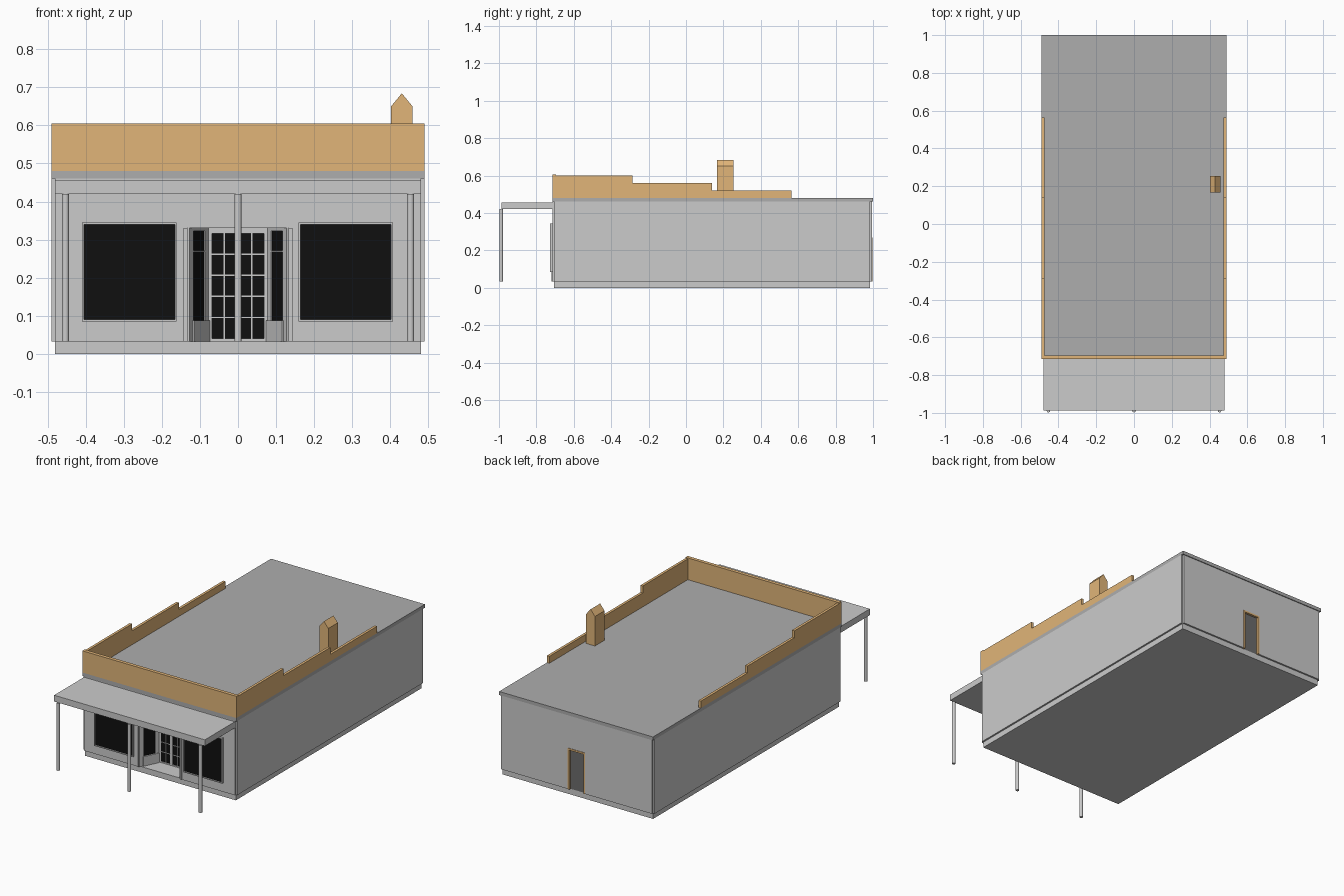
import bpy, bmesh, math
from mathutils import Matrix, Vector

if "Cube" in bpy.data.objects:
    bpy.data.objects.remove(bpy.data.objects["Cube"])


def material(name, rgb):
    m = bpy.data.materials.new(name)
    m.diffuse_color = (*rgb, 1)
    m.use_nodes = True
    m.node_tree.nodes["Principled BSDF"].inputs["Base Color"].default_value = m.diffuse_color
    return m


BRICK = material("tan_brick", (0.75, 0.46, 0.19))
ROOF = material("roof_grey", (0.42, 0.42, 0.42))
BASE = material("base_grey", (0.55, 0.55, 0.55))
DARK = material("dark_grey", (0.15, 0.15, 0.15))
GLASS = material("black_glass", (0.005, 0.005, 0.005))


def finish(name, bm, mat=None, matrix=None):
    if matrix:
        bm.transform(matrix)
    bmesh.ops.recalc_face_normals(bm, faces=bm.faces)
    me = bpy.data.meshes.new(name)
    bm.to_mesh(me)
    bm.free()
    ob = bpy.data.objects.new(name, me)
    bpy.context.collection.objects.link(ob)
    if mat:
        me.materials.append(mat)
    return ob


def boxes(name, specs, mat=None, matrix=None):
    """One object from boxes given as (x0, x1, y0, y1, z0, z1)."""
    bm = bmesh.new()
    for x0, x1, y0, y1, z0, z1 in specs:
        m = (Matrix.Translation(((x0 + x1) / 2, (y0 + y1) / 2, (z0 + z1) / 2))
             @ Matrix.Diagonal((x1 - x0, y1 - y0, z1 - z0, 1)))
        bmesh.ops.create_cube(bm, size=1, matrix=m)
    return finish(name, bm, mat, matrix)


def prism(name, start, end, mat=None):
    """Extrude a profile of 3D points by the vector end."""
    bm = bmesh.new()
    f = bm.faces.new([bm.verts.new(p) for p in start])
    r = bmesh.ops.extrude_face_region(bm, geom=[f])
    bmesh.ops.translate(bm, vec=end, verts=[v for v in r["geom"] if isinstance(v, bmesh.types.BMVert)])
    return finish(name, bm, mat)


def frame(x0, x1, z0, z1, y0, y1, t, sill=True):
    """Four (or three) bars round a rectangle facing y."""
    bars = [(x0, x0 + t, y0, y1, z0, z1), (x1 - t, x1, y0, y1, z0, z1),
            (x0 + t, x1 - t, y0, y1, z1 - t, z1)]
    if sill:
        bars.append((x0 + t, x1 - t, y0, y1, z0, z0 + t))
    return bars


ZB, ZW, ZR = 0.033, 0.46, 0.48      # base top, wall top, roof top
YF, YD, ZE = -0.715, -0.60, 0.33    # front face, recessed doors, entry head

# Base and roof
boxes("base", [(-0.48, 0.48, -0.705, 0.985, 0, ZB)], BASE)
boxes("roof", [(-0.49, 0.49, YF, 1.0, ZW, ZR)], ROOF)

# Walls: thin slabs, leaving notched corners
for side, s in (("left", -1), ("right", 1)):
    a, b = sorted((s * 0.48, s * 0.49))
    boxes(side + "_wall", [(a, b, -0.705, 0.985, ZB, ZW)])
boxes("back_wall", [(-0.48, -0.055, 0.985, 0.995, ZB, ZW), (0.055, 0.48, 0.985, 0.995, ZB, ZW),
                    (-0.055, 0.055, 0.985, 0.995, 0.27, ZW)])
boxes("front_wall", [(-0.48, -0.14, YF, -0.705, ZB, ZW), (0.14, 0.48, YF, -0.705, ZB, ZW),
                     (-0.14, 0.14, YF, -0.705, ZE, ZW)])

# Back door
boxes("back_door_frame", frame(-0.055, 0.055, ZB, 0.27, 0.975, 0.998, 0.01, False), BRICK)
boxes("back_door", [(-0.045, 0.045, 0.978, 0.985, ZB, 0.26)], DARK)

# Front parapet and stepped side parapets
boxes("front_parapet", [(-0.49, 0.49, YF, -0.695, ZR, 0.605)], BRICK)
for side, x in (("left", -0.49), ("right", 0.475)):
    steps = [(-0.695, ZR), (0.565, ZR), (0.565, 0.52), (0.14, 0.52), (0.14, 0.56),
             (-0.285, 0.56), (-0.285, 0.6), (-0.695, 0.6)]
    prism(side + "_parapet", [(x, y, z) for y, z in steps], (0.015, 0, 0), BRICK)

# Gabled chimney
gable = [(0.402, ZR), (0.458, ZR), (0.458, 0.65), (0.43, 0.684), (0.402, 0.65)]
prism("chimney", [(x, 0.167, z) for x, z in gable], (0, 0.087, 0), BRICK)

# Porch canopy and round posts
boxes("canopy", [(-0.48, 0.48, -0.987, YF, 0.42, 0.456)])
for side, x in (("left", -0.453), ("middle", 0), ("right", 0.453)):
    bm = bmesh.new()
    bmesh.ops.create_cone(bm, cap_ends=True, segments=16, radius1=0.0095, radius2=0.0095,
                          depth=0.42 - ZB, matrix=Matrix.Translation((x, -0.988, (0.42 + ZB) / 2)))
    post = finish(side + "_post", bm)
    for p in post.data.polygons:
        p.use_smooth = len(p.vertices) == 4

# Shop windows
for side, c in (("left", -0.285), ("right", 0.283)):
    boxes(side + "_window_frame", frame(c - 0.124, c + 0.124, 0.085, 0.345, -0.727, YF, 0.005))
    boxes(side + "_window_glass", [(c - 0.119, c + 0.119, -0.721, YF, 0.09, 0.34)], GLASS)

# Recessed entry: ceiling, jambs and angled side windows
prism("entry_ceiling", [(-0.14, -0.705, ZE), (0.14, -0.705, ZE), (0.08, YD, ZE), (-0.08, YD, ZE)],
      (0, 0, 0.01))
for side, s in (("left", -1), ("right", 1)):
    a, b = Vector((0.133, -0.71)), Vector((0.08, YD))
    L, ang = (b - a).length, math.atan2(b.y - a.y, b.x - a.x)
    # local x runs along the angled wall, local +y faces into the entry
    place = (Matrix.Diagonal((s, 1, 1, 1)) @ Matrix.Translation((a.x, a.y, 0))
             @ Matrix.Rotation(ang, 4, 'Z'))
    j0, j1 = sorted((s * 0.133, s * 0.143))
    boxes(side + "_entry_jamb", [(j0, j1, -0.719, -0.7, ZB, ZE)])
    boxes(side + "_entry_window_frame",
          [(0, 0.2 * L, -0.006, 0.006, ZB, ZE), (0.78 * L, L, -0.006, 0.006, ZB, ZE),
           (0.2 * L, 0.78 * L, -0.006, 0.006, 0.323, ZE),
           (0.2 * L, 0.78 * L, -0.004, 0.005, 0.267, 0.272)], None, place)
    boxes(side + "_entry_stall_panel", [(0.02, L - 0.005, -0.006, 0.01, ZB, 0.088)], BASE, place)
    boxes(side + "_entry_glass", [(0.2 * L, 0.78 * L, -0.003, 0.002, 0.088, 0.323)], GLASS, place)

# Double doors with a grid of panes
boxes("door_surround", frame(-0.082, 0.082, ZB, ZE, YD - 0.008, YD + 0.005, 0.007, False))
for side, s in (("left", -1), ("right", 1)):
    x0, x1 = sorted((s * 0.001, s * 0.075))
    xm = s * 0.036
    bars = frame(x0, x1, ZB, 0.323, YD - 0.005, YD + 0.003, 0.007)
    bars.append((xm - 0.0018, xm + 0.0018, YD - 0.004, YD, 0.04, 0.316))
    for i in range(1, 5):
        z = 0.04 + 0.0555 * i
        bars.append((x0 + 0.007, x1 - 0.007, YD - 0.0035, YD, z - 0.0018, z + 0.0018))
    boxes(side + "_door_frame", bars)
    boxes(side + "_door_glass", [(x0 + 0.005, x1 - 0.005, YD - 0.001, YD + 0.002, 0.038, 0.318)], GLASS)
